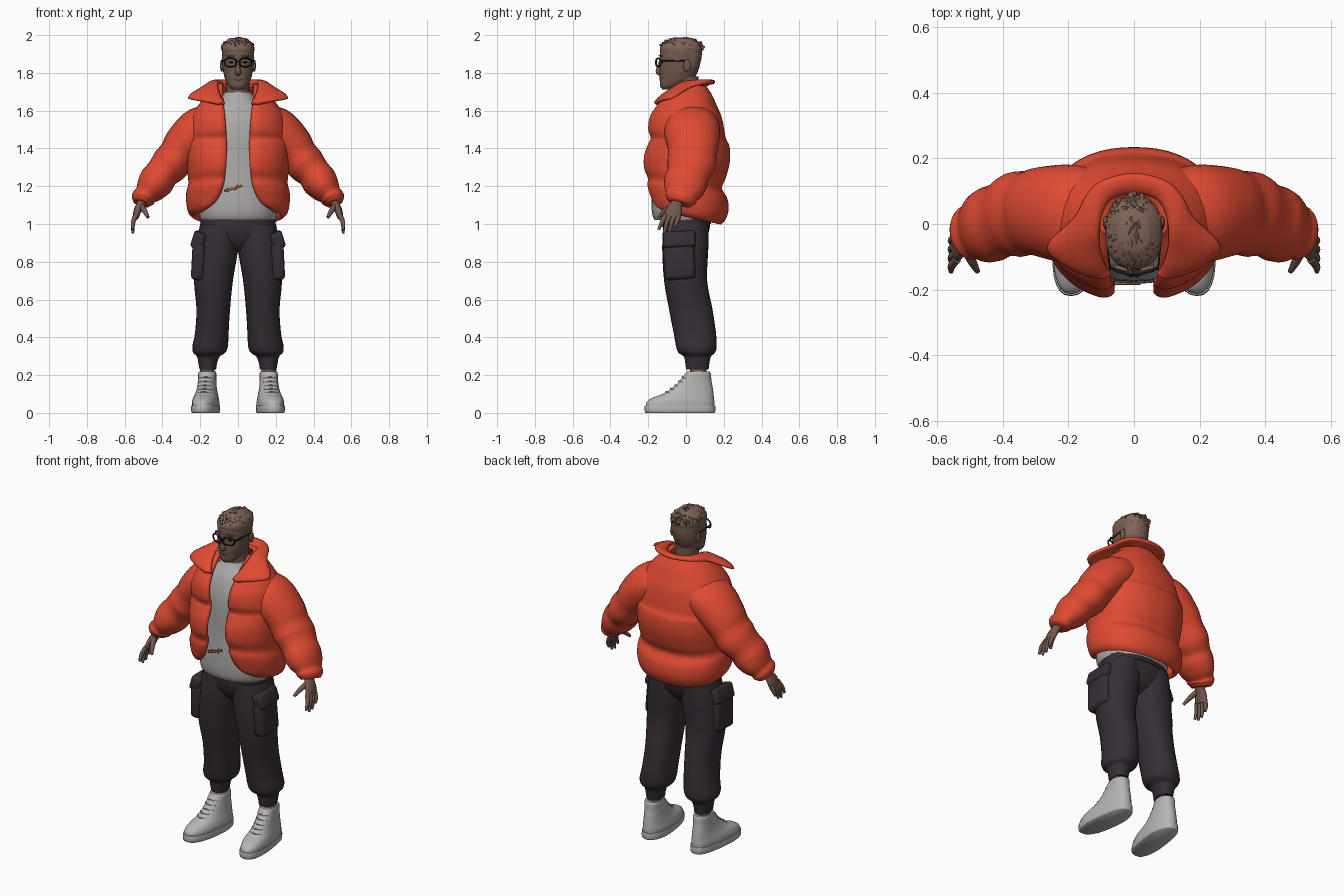
import bpy, bmesh, math, random
from mathutils import Vector, Matrix

random.seed(4)
cube = bpy.data.objects.get("Cube")
if cube:
    bpy.data.objects.remove(cube)


def material(name, *rgb):
    m = bpy.data.materials.new(name)
    m.use_nodes = True
    m.diffuse_color = (*rgb, 1)
    bsdf = m.node_tree.nodes["Principled BSDF"]
    bsdf.inputs["Base Color"].default_value = (*rgb, 1)
    bsdf.inputs["Roughness"].default_value = 0.8
    return m


ORANGE = material("jacket_orange", 0.74, 0.069, 0.032)
SHIRT = material("shirt_grey", 0.42, 0.41, 0.40)
SHOE = material("shoe_white", 0.47, 0.46, 0.45)
LACE = material("lace_grey", 0.36, 0.36, 0.35)
PANTS = material("trouser_charcoal", 0.037, 0.027, 0.036)
SKIN = material("skin_brown", 0.165, 0.098, 0.075)
HAIR = material("hair_brown", 0.21, 0.125, 0.094)
BLACK = material("black", 0.01, 0.01, 0.012)
RUST = material("rust_print", 0.3, 0.09, 0.045)


def finish(name, bm, mat, fix=True):
    if fix:
        bmesh.ops.recalc_face_normals(bm, faces=bm.faces)
    mesh = bpy.data.meshes.new(name)
    bm.to_mesh(mesh)
    bm.free()
    mesh.materials.append(mat)
    mesh.shade_smooth()
    mesh.set_sharp_from_angle(angle=math.radians(55))
    obj = bpy.data.objects.new(name, mesh)
    bpy.context.scene.collection.objects.link(obj)
    return obj


def spline(points, k=4):
    """Smooth path through points of any dimension."""
    out, last = [], len(points) - 1
    for i in range(last):
        a, b, c, d = (points[min(max(i + o, 0), last)] for o in (-1, 0, 1, 2))
        for s in range(k):
            t = s / k
            out.append([q + t / 2 * (r - p + t * (2*p - 5*q + 4*r - w + t * (3*q - p - 3*r + w)))
                        for p, q, r, w in zip(a, b, c, d)])
    return out + [list(points[-1])]


def power(v, e):
    return math.copysign(abs(v) ** e, v)


def skin_rows(bm, rows, closed=True):
    vs = [[bm.verts.new(p) for p in row] for row in rows]
    n = len(vs[0])
    for a, b in zip(vs, vs[1:]):
        for j in range(n if closed else n - 1):
            k = (j + 1) % n
            bm.faces.new((a[j], a[k], b[k], b[j]))
    return vs


def tube(name, stations, mat, flat=False, p=2.0, n=28, k=4):
    """Loft ellipses (x, y, z, rx, ry); flat keeps every ring level."""
    st = spline(stations, k)
    bm, rows = bmesh.new(), []
    for i, (x, y, z, ra, rb) in enumerate(st):
        t = Vector((0, 0, 1))
        if not flat:
            t = (Vector(st[min(i + 1, len(st) - 1)][:3]) - Vector(st[max(i - 1, 0)][:3])).normalized()
        v = (Vector((0, 1, 0)) - t * t.y).normalized()
        u = v.cross(t)
        angles = [j * math.tau / n for j in range(n)]
        rows.append([Vector((x, y, z)) + u * ra * power(math.cos(a), 2 / p) + v * rb * power(math.sin(a), 2 / p)
                     for a in angles])
    vs = skin_rows(bm, rows)
    bm.faces.new(vs[0])
    bm.faces.new(vs[-1])
    return finish(name, bm, mat)


def body(name, rings, mat, x=0, **kw):
    """Level loft from (z, half width, front y, back y)."""
    return tube(name, [(x, (f + b) / 2, z, w, (b - f) / 2) for z, w, f, b in rings], mat, flat=True, **kw)


def box(name, loc, size, mat, bevel=0.0, rot=(0, 0, 0)):
    bm = bmesh.new()
    bmesh.ops.create_cube(bm, size=1, matrix=Matrix.Diagonal((*size, 1)))
    bmesh.ops.bevel(bm, geom=bm.edges[:], offset=bevel, segments=3, profile=0.5, affect='EDGES')
    obj = finish(name, bm, mat)
    obj.location, obj.rotation_euler = loc, rot


def ball(name, loc, size, mat):
    bm = bmesh.new()
    bmesh.ops.create_uvsphere(bm, u_segments=16, v_segments=10, radius=1, matrix=Matrix.Diagonal((*size, 1)))
    finish(name, bm, mat).location = loc


def pad(obj, offset):
    """Give a cloth sheet thickness and soft edges."""
    solid = obj.modifiers.new("padding", 'SOLIDIFY')
    solid.thickness, solid.offset = .026, offset
    soft = obj.modifiers.new("rounding", 'SUBSURF')
    soft.levels = soft.render_levels = 1


# Head, with the cropped back and sides in the hair colour
head = body("head", [(1.712, .03, -.125, -.06), (1.73, .05, -.137, -.02), (1.76, .066, -.139, .035),
                     (1.80, .077, -.14, .06), (1.84, .083, -.137, .073), (1.88, .085, -.139, .082),
                     (1.92, .083, -.134, .083), (1.955, .07, -.11, .07), (1.975, .045, -.07, .04)], SKIN, p=2.2)
head.data.materials.append(HAIR)
for f in head.data.polygons:
    if f.center.z > 1.925 or (f.center.y > 0.02 and f.center.z > 1.83):
        f.material_index = 1
body("neck", [(1.60, .075, -.09, .075), (1.68, .064, -.085, .065), (1.78, .06, -.075, .065)], SKIN)
tube("nose", [(0, -.132, 1.865, .008, .008), (0, -.143, 1.83, .011, .012), (0, -.146, 1.805, .017, .014),
              (0, -.136, 1.792, .012, .008)], SKIN, n=12)
ball("mouth", (0, -.133, 1.765), (.024, .008, .006), SKIN)

# Hair cap with thick tousled locks swept forward
body("hair_cap", [(1.905, .084, -.134, .084), (1.93, .087, -.138, .087), (1.955, .078, -.125, .075),
                  (1.984, .045, -.08, .035)], HAIR, p=2.3)
bm = bmesh.new()
for i in range(110):
    a, h = i * 2.4, (i + .5) / 110
    r = math.sqrt(h)
    d = Vector((.079 * r * math.cos(a), .1 * r * math.sin(a), .06 * math.sqrt(1 - .9 * h)))
    lean = Vector((d.x * 4 + random.uniform(-.4, .4), d.y * 2 - .8, random.uniform(.05, .5))).normalized()
    rot = lean.to_track_quat('Z', 'Y').to_matrix().to_4x4()
    at = Matrix.Translation(Vector((0, -.024, 1.918)) + d)
    bmesh.ops.create_cone(bm, cap_ends=True, segments=6, radius1=.016, radius2=.002,
                          depth=random.uniform(.035, .05), matrix=at @ rot)
for v in bm.verts:
    v.co.z = min(v.co.z, 2.0)
finish("hair_locks", bm, HAIR)

# Glasses: rounded rims, bridge and temples
for s, side in ((1, "left"), (-1, "right")):
    ball(side + "_ear", (s * .086, .005, 1.838), (.009, .02, .033), SKIN)
    ball(side + "_eye", (s * .036, -.13, 1.856), (.013, .008, .005), BLACK)
    box(side + "_eyebrow", (s * .04, -.134, 1.889), (.042, .012, .007), HAIR, .002, (0, s * .1, s * .25))
    bm = bmesh.new()
    rows = []
    for i in range(24):
        a = i * math.tau / 24
        c, q = math.cos(a), math.sin(a)
        mid = Vector((s * .039 + .031 * power(c, .7), -.147 + .012 * c * s, 1.855 + .022 * power(q, .7)))
        rows.append([mid + Vector((c, 0, q)) * .004 * math.cos(b) + Vector((0, .005 * math.sin(b), 0))
                     for b in (j * math.tau / 6 for j in range(6))])
    skin_rows(bm, rows + [rows[0]])
    bmesh.ops.remove_doubles(bm, verts=bm.verts, dist=1e-5)
    finish(side + "_glasses_rim", bm, BLACK)
    box(side + "_glasses_temple", (s * .08, -.07, 1.862), (.005, .135, .01), BLACK, .002, (0, 0, s * -.1))
box("glasses_bridge", (0, -.155, 1.86), (.022, .006, .007), BLACK, .002)

# Shirt with a small print near the hem
body("shirt", [(1.02, .198, -.165, .14), (1.05, .207, -.178, .145), (1.12, .212, -.183, .15),
               (1.3, .2, -.176, .13), (1.5, .2, -.172, .13), (1.61, .15, -.145, .11),
               (1.67, .09, -.11, .08), (1.7, .07, -.09, .068)], SHIRT, p=2.2)
for x, z, w in ((-.03, 1.186, .06), (.005, 1.2, .03), (-.06, 1.176, .025)):
    box("shirt_print", (x, -.181, z), (w, .009, .013), RUST, .002, (0, -.12, 0))

# Jacket body: open-fronted loft; last value is half the opening
rings = [(1.035, .235, -.17, .18, .19), (1.06, .262, -.192, .205, .13), (1.11, .274, -.207, .225, .09),
         (1.17, .274, -.219, .22, .07), (1.215, .263, -.216, .19, .063), (1.27, .268, -.235, .212, .056),
         (1.35, .273, -.233, .233, .052), (1.42, .273, -.209, .231, .052), (1.452, .27, -.197, .213, .053),
         (1.5, .268, -.212, .203, .056), (1.57, .25, -.205, .188, .062), (1.63, .21, -.17, .162, .07),
         (1.68, .165, -.13, .14, .075), (1.72, .115, -.095, .115, .08), (1.745, .1, -.07, .1, .08)]
bm, rows, n, p = bmesh.new(), [], 56, 2.25
for z, w, front, back, gap in spline(rings):
    start = math.asin((gap / w) ** (p / 2))
    row = []
    for j in range(n + 1):
        a = -math.pi / 2 + start + (math.tau - 2 * start) * j / n
        x, y = w * power(math.cos(a), 2 / p), power(math.sin(a), 2 / p) * (back if 0 < a < math.pi else -front)
        drop = .22 * y * min(max((1.5 - z) / .45, 0), 1)
        if y < 0:
            y += .022 * max(0, 1 - (abs(x) - gap) / .04) ** 2
        row.append((x, y, z - drop))
    rows.append(row)
skin_rows(bm, rows, closed=False)
pad(finish("jacket_body", bm, ORANGE, fix=False), -1)

# Wide folded collar
inner = [(0, .09, 1.73), (.065, .075, 1.735), (.095, .03, 1.745), (.104, -.03, 1.742), (.098, -.08, 1.712),
         (.085, -.125, 1.672), (.068, -.15, 1.63)]
outer = [(0, .157, 1.752), (.10, .133, 1.752), (.15, .085, 1.742), (.185, .02, 1.72), (.272, -.07, 1.667),
         (.20, -.135, 1.65), (.10, -.166, 1.632)]
full = [spline([(-x, y, z) for x, y, z in e[:0:-1]] + e) for e in (inner, outer)]
middle = [(Vector(a) + Vector(b)) / 2 + Vector((0, 0, .012)) for a, b in zip(*full)]
bm = bmesh.new()
skin_rows(bm, [full[0], middle, full[1]], closed=False)
pad(finish("jacket_collar", bm, ORANGE), 0)

# Sleeves, hands, legs and shoes on both sides
sleeve = [(.08, .02, 1.55, .08, .13), (.19, .03, 1.505, .12, .15), (.278, .037, 1.425, .113, .138),
          (.32, .034, 1.368, .1, .128), (.36, .028, 1.315, .103, .13), (.402, .013, 1.268, .09, .114),
          (.433, .0, 1.225, .094, .116), (.465, -.012, 1.183, .08, .107), (.49, -.022, 1.152, .061, .086),
          (.503, -.028, 1.133, .063, .084), (.512, -.035, 1.11, .046, .064)]
palm = [(.495, -.035, 1.16, .026, .032), (.51, -.047, 1.115, .023, .03), (.53, -.062, 1.075, .021, .042),
        (.542, -.073, 1.035, .016, .044)]
leg = [(.102, 0, 1.0, .098, .12), (.113, -.004, .87, .113, .122), (.13, -.002, .7, .103, .114),
       (.131, .025, .55, .089, .115), (.139, .047, .42, .089, .112), (.148, .055, .35, .094, .107),
       (.152, .057, .318, .084, .096), (.157, .06, .298, .06, .072), (.16, .06, .265, .05, .064),
       (.16, .06, .23, .044, .06)]
upper = [(.02, .068, -.212, .148), (.055, .069, -.21, .15), (.08, .064, -.178, .148), (.1, .058, -.125, .146),
         (.13, .052, -.075, .142), (.17, .048, -.033, .135), (.205, .048, -.005, .132), (.218, .045, .003, .126)]
for s, side in ((1, "left"), (-1, "right")):
    def flip(stations):
        return [(s * q[0], *q[1:]) for q in stations]

    tube(side + "_sleeve", flip(sleeve), ORANGE)
    tube(side + "_palm", flip(palm), SKIN, n=16)
    for i, finger in enumerate(("index", "middle", "ring", "little")):
        y, tip = -.107 + i * .023, (.97, .952, .958, .982)[i]
        tube(f"{side}_{finger}_finger", flip([(.539, y, 1.05, .013, .013), (.555, y - .02 + i * .003, 1.01, .012, .012),
             (.557, y - .038 + i * .006, tip, .007, .007)]), SKIN, n=10)
    tube(side + "_thumb", flip([(.515, -.065, 1.1, .016, .016), (.495, -.11, 1.07, .014, .014),
                                (.476, -.145, 1.035, .008, .008)]), SKIN, n=10)

    # Trouser leg, cargo pocket and flap
    tube(side + "_trouser_leg", flip(leg), PANTS, flat=True, p=2.2)
    box(side + "_cargo_pocket", (s * .21, -.035, .805), (.07, .165, .2), PANTS, .025, (.05, s * -.05, 0))
    box(side + "_pocket_flap", (s * .21, -.035, .915), (.066, .17, .09), PANTS, .018, (.05, s * -.3, 0))

    # High-top shoe splayed outward, with laces
    x = s * .168
    parts = [body(side + "_shoe_upper", upper, SHOE, x, p=2.3),
             body(side + "_shoe_sole", [(0, .068, -.212, .15), (.008, .072, -.219, .155), (.036, .072, -.219, .155),
                                        (.04, .07, -.215, .152)], SHOE, x, p=2.4, k=2),
             body(side + "_ankle", [(.17, .04, .02, .115), (.26, .038, .02, .105)], SKIN, x)]
    for y, z in ((-.105, .112), (-.08, .129), (-.057, .147), (-.037, .168), (-.02, .19)):
        arc = [(x + q * .036, y + .022 * q * q, z - .004 * abs(q)) for q in (-1, -.5, 0, .5, 1)]
        bm = bmesh.new()
        skin_rows(bm, [[Vector(c) + Vector((0, math.sin(b), math.cos(b))) * .005
                        for b in (j * math.tau / 6 for j in range(6))] for c in arc])
        parts.append(finish(side + "_shoe_lace", bm, LACE))
    for part in parts:
        for v in part.data.vertices:
            v.co.x -= s * .11 * min(v.co.y, .05)

# Hips and waistband
body("trouser_hips", [(.85, .03, -.05, .05), (.88, .11, -.085, .085), (.93, .19, -.112, .112),
                      (.99, .199, -.124, .127), (1.04, .19, -.12, .125)], PANTS, p=2.3)
body("waistband", [(1.0, .199, -.129, .132), (1.035, .197, -.129, .132)], PANTS, p=2.3)
